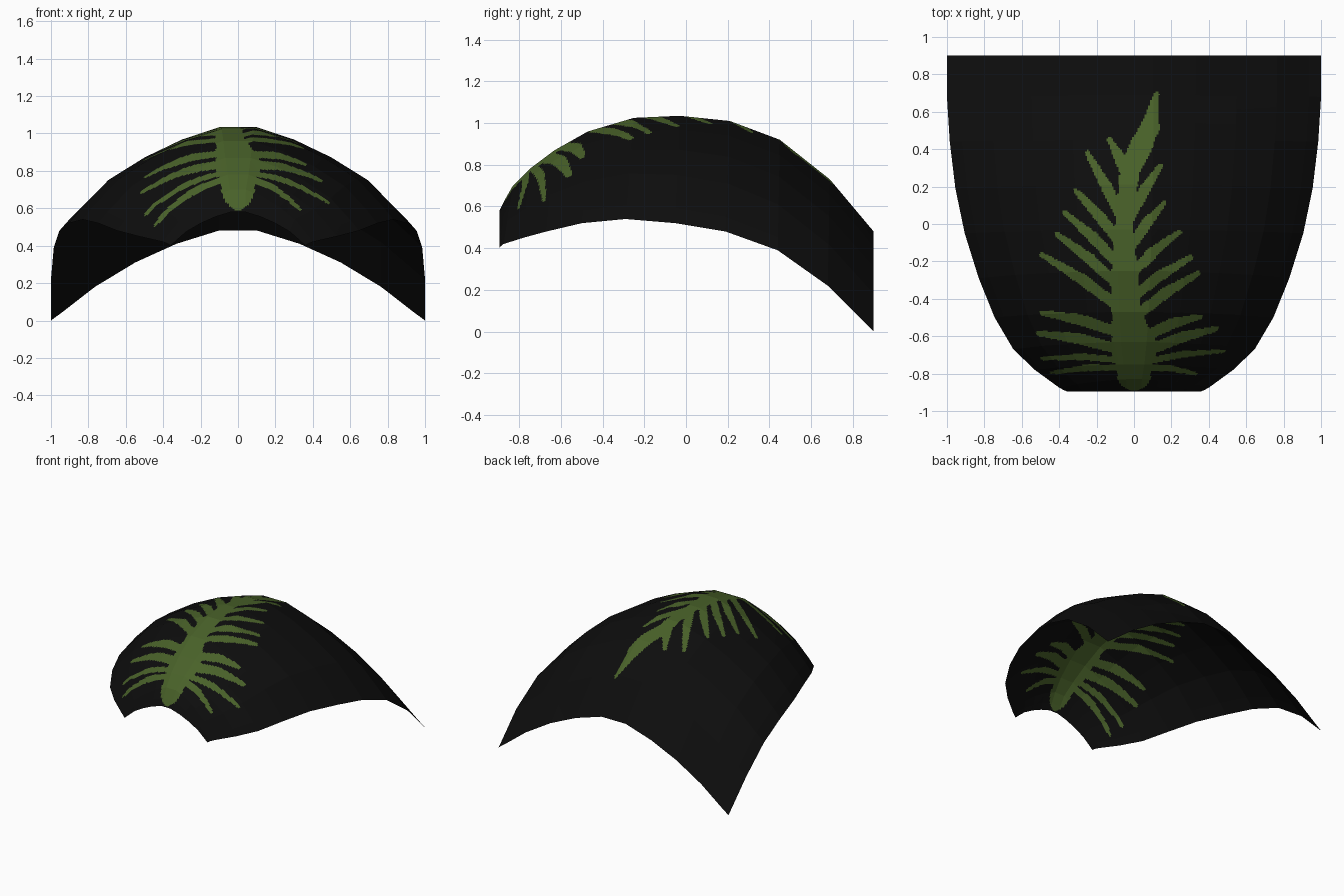
import bpy, bmesh
from mathutils import Vector

def material(name, rgb):
    m = bpy.data.materials.new(name)
    m.diffuse_color = (*rgb, 1)
    return m

black = material("black", (0.004, 0.004, 0.004))
green = material("leaf green", (0.066, 0.120, 0.022))

# Cross-section stations: ridge y, ridge z, rim half-width, rim y, rim z, fullness
stations = [
    (-0.895, 0.58, 0.36, -0.895, 0.40, 0.6),
    (-0.87, 0.63, 0.375, -0.888, 0.41, 0.6),
    (-0.83, 0.70, 0.40, -0.875, 0.42, 0.7),
    (-0.75, 0.78, 0.53, -0.78, 0.45, 0.8),
    (-0.63, 0.87, 0.645, -0.67, 0.48, 1),
    (-0.47, 0.96, 0.745, -0.50, 0.52, 1),
    (-0.25, 1.025, 0.83, -0.29, 0.54, 1),
    (-0.03, 1.035, 0.905, -0.05, 0.52, 1),
    (0.21, 1.01, 0.955, 0.19, 0.48, 0.8),
    (0.45, 0.92, 0.985, 0.44, 0.39, 0.5),
    (0.69, 0.73, 1.0, 0.68, 0.22, 0.2),
    (0.90, 0.48, 1.0, 0.90, 0.0, 0),
]
# Half profile across: width share, drop at the back edge, drop where fullest
profile = [(0.105, 0, 0), (0.33, 0.146, 0.13), (0.55, 0.354, 0.315),
           (0.765, 0.625, 0.55), (0.935, 0.9, 0.86), (1, 1, 1)]

def section(s):
    ry, rz, w, ey, ez, full = s
    half = []
    for u, a, b in profile:
        d = a + (b - a) * full
        half.append(Vector((u * w, ry + (ey - ry) * d, rz + (ez - rz) * d)))
    return [Vector((-p.x, p.y, p.z)) for p in reversed(half)] + half

rows = [section(s) for s in stations]

# Leaf drawn from above as tapered strokes: x, y, radius at both ends
strokes = []
spine = [(0, -0.86, 0.005), (0, -0.80, 0.09), (0, -0.66, 0.12), (-0.04, -0.48, 0.08),
         (-0.05, -0.25, 0.07), (-0.055, -0.05, 0.05), (-0.045, 0.10, 0.045),
         (-0.02, 0.30, 0.055), (0.04, 0.42, 0.06), (0.09, 0.55, 0.04), (0.12, 0.69, 0.016)]
strokes += list(zip(spine, spine[1:]))

# Leaflets: root x, root y, tip x, tip y
leaflets = [
    (-0.05, -0.77, -0.44, -0.795), (-0.05, -0.73, -0.49, -0.72),
    (-0.08, -0.67, -0.51, -0.585), (-0.08, -0.58, -0.49, -0.475),
    (-0.06, -0.46, -0.49, -0.165), (-0.06, -0.35, -0.41, -0.055),
    (-0.06, -0.24, -0.37, 0.06), (-0.06, -0.12, -0.31, 0.175),
    (-0.05, 0.0, -0.25, 0.38), (-0.03, 0.24, -0.13, 0.45),
    (0.05, -0.77, 0.33, -0.80), (0.05, -0.74, 0.48, -0.68),
    (0.07, -0.68, 0.44, -0.56), (0.06, -0.60, 0.35, -0.495),
    (0.0, -0.50, 0.34, -0.265), (-0.02, -0.40, 0.30, -0.18),
    (-0.03, -0.28, 0.24, -0.045), (-0.03, -0.14, 0.16, 0.11),
    (-0.03, 0.02, 0.14, 0.31), (0.03, 0.36, 0.13, 0.52),
]
for x0, y0, x1, y1 in leaflets:
    thin = 0.6 if y1 < -0.65 else 1
    mx, my = (x0 + x1) / 2, (y0 + y1) / 2 + 0.015     # slight arch
    strokes += [((x0, y0, 0.027 * thin), (mx, my, 0.03 * thin)),
                ((mx, my, 0.03 * thin), (x1, y1, 0.014 * thin))]

def in_leaf(x, y):
    for (ax, ay, ar), (bx, by, br) in strokes:
        dx, dy = bx - ax, by - ay
        t = ((x - ax) * dx + (y - ay) * dy) / (dx * dx + dy * dy)
        t = max(0, min(1, t))
        r = ar + (br - ar) * t
        if (x - ax - dx * t) ** 2 + (y - ay - dy * t) ** 2 < r * r:
            return True
    return False

# Shell: flat panels, finely cut only where the leaf lies
bm = bmesh.new()
for lo, hi in zip(rows, rows[1:]):
    for i in range(len(lo) - 1):
        a, b, c, d = lo[i], lo[i + 1], hi[i + 1], hi[i]
        near = min(abs(p.x) for p in (a, b, c, d)) < 0.55 and a.y < 0.72
        nu = max(1, int((b - a).length / 0.009)) if near else 1
        nv = max(1, int((d - a).length / 0.009)) if near else 1
        grid = [[bm.verts.new(a.lerp(b, u / nu).lerp(d.lerp(c, u / nu), v / nv))
                 for u in range(nu + 1)] for v in range(nv + 1)]
        for v in range(nv):
            for u in range(nu):
                f = bm.faces.new((grid[v][u], grid[v][u + 1],
                                  grid[v + 1][u + 1], grid[v + 1][u]))
                m = f.calc_center_median()
                f.material_index = 1 if near and in_leaf(m.x, m.y) else 0

# Merge plain cells of each panel back together is not needed; weld seams only
bmesh.ops.remove_doubles(bm, verts=bm.verts, dist=0.0002)
mesh = bpy.data.meshes.new("curved_shell")
bm.to_mesh(mesh)
bm.free()
mesh.materials.append(black)
mesh.materials.append(green)
shell = bpy.data.objects.new("curved_shell", mesh)
bpy.context.collection.objects.link(shell)
